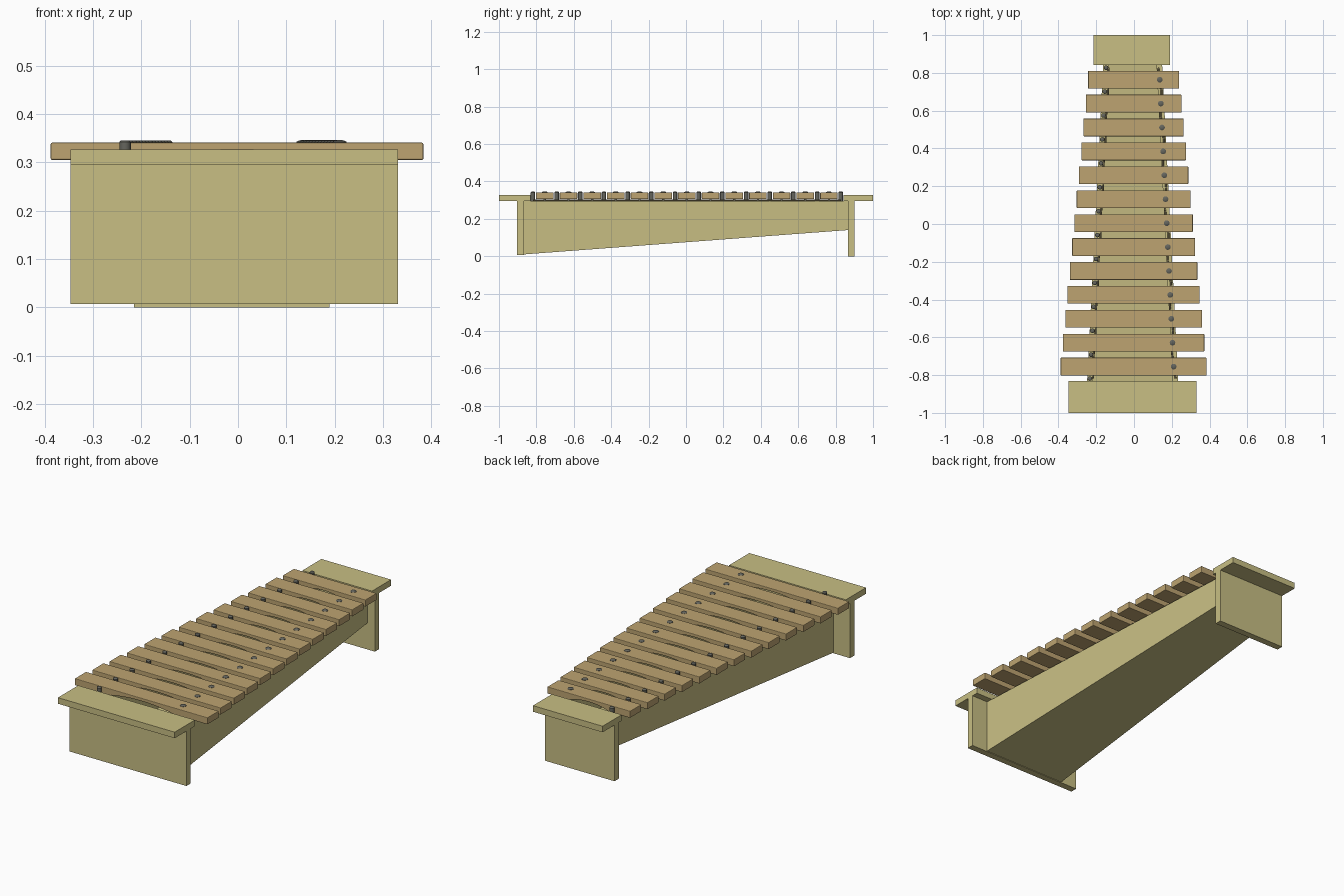
import bpy, bmesh, math
from mathutils import Vector

if "Cube" in bpy.data.objects:
    bpy.data.objects.remove(bpy.data.objects["Cube"])


def mat(name, rgb):
    m = bpy.data.materials.new(name)
    m.diffuse_color = (*rgb, 1)
    m.use_nodes = True
    m.node_tree.nodes["Principled BSDF"].inputs["Base Color"].default_value = m.diffuse_color
    return m


KHAKI = mat("pale khaki wood", (0.58, 0.52, 0.23))
WOOD = mat("tan bar wood", (0.51, 0.37, 0.165))
METAL = mat("dark grey metal", (0.13, 0.13, 0.11))
CORD = mat("brown cord", (0.25, 0.21, 0.11))


def finish(name, bm, m, smooth=False):
    bmesh.ops.recalc_face_normals(bm, faces=bm.faces)
    me = bpy.data.meshes.new(name)
    bm.to_mesh(me)
    bm.free()
    me.materials.append(m)
    ob = bpy.data.objects.new(name, me)
    bpy.context.collection.objects.link(ob)
    if smooth:
        bpy.context.view_layer.objects.active = ob
        ob.select_set(True)
        bpy.ops.object.shade_smooth_by_angle(angle=math.radians(35))
        ob.select_set(False)
    return ob


def bridge(name, a, b, m, bevel=0, smooth=False):
    """Solid between two matching outlines."""
    bm = bmesh.new()
    va = [bm.verts.new(p) for p in a]
    vb = [bm.verts.new(p) for p in b]
    n = len(a)
    bm.faces.new(va)
    bm.faces.new(vb[::-1])
    for i in range(n):
        bm.faces.new((va[i], vb[i], vb[(i + 1) % n], va[(i + 1) % n]))
    ob = finish(name, bm, m, smooth)
    if bevel:
        mod = ob.modifiers.new("soft edges", "BEVEL")
        mod.width = bevel
        mod.segments = 2
        mod.limit_method = "ANGLE"
    return ob


def rect(x0, x1, y, z0, z1):
    return [(x0, y, z0), (x1, y, z0), (x1, y, z1), (x0, y, z1)]


def box(name, x0, x1, y0, y1, z0, z1, m):
    return bridge(name, rect(x0, x1, y0, z0, z1), rect(x0, x1, y1, z0, z1), m)


def lathe(name, x, y, profile, m, seg=16):
    """Round part from (radius, z) points, closed on the axis."""
    bm = bmesh.new()
    rings = [[bm.verts.new((x + r * math.cos(2 * math.pi * i / seg),
                            y + r * math.sin(2 * math.pi * i / seg), z))
              for i in range(seg)] for r, z in profile]
    for a, b in zip(rings, rings[1:]):
        for i in range(seg):
            j = (i + 1) % seg
            bm.faces.new((a[i], a[j], b[j], b[i]))
    bm.faces.new(rings[0][::-1])
    bm.faces.new(rings[-1])
    return finish(name, bm, m, True)


def cord(name, pts, r):
    cu = bpy.data.curves.new(name, "CURVE")
    cu.dimensions = "3D"
    cu.bevel_depth = r
    cu.bevel_resolution = 1
    sp = cu.splines.new("POLY")
    sp.points.add(len(pts) - 1)
    for p, c in zip(sp.points, pts):
        p.co = (*c, 1)
    cu.materials.append(CORD)
    ob = bpy.data.objects.new(name, cu)
    bpy.context.collection.objects.link(ob)


# end boards and top plates
box("front_leg_board", -0.347, 0.332, -0.903, -0.867, 0.007, 0.295, KHAKI)
box("back_leg_board", -0.215, 0.19, 0.865, 0.901, 0, 0.295, KHAKI)
box("front_top_plate", -0.347, 0.332, -1, -0.832, 0.295, 0.327, KHAKI)
box("back_top_plate", -0.215, 0.19, 0.842, 1, 0.295, 0.327, KHAKI)

# tapered resonator box: two walls and a sloping floor
Y0, Y1, ZF, ZB, T = -0.867, 0.865, 0.01, 0.14, 0.03
CX, WF, WB = -0.007, 0.243, 0.155
for side, s in (("left", -1), ("right", 1)):
    bridge(side + "_resonator_wall",
           rect(CX + s * WF, CX + s * (WF - T), Y0, ZF, 0.295),
           rect(CX + s * WB, CX + s * (WB - T), Y1, ZB, 0.295), KHAKI)
bridge("resonator_floor",
       rect(CX - WF + T, CX + WF - T, Y0, ZF, ZF + T),
       rect(CX - WB + T, CX + WB - T, Y1, ZB, ZB + T), KHAKI)

# thirteen bars with an arch carved in the underside
N, PITCH, YB = 13, 0.1266, -0.755
for i in range(N):
    t = i / (N - 1)
    y = YB + PITCH * i
    h = 0.386 + (0.241 - 0.386) * t
    a = 0.5 * h
    prof = [(-h, 0.341), (-h, 0.305)]
    for k in range(13):
        u = -1 + k / 6
        prof.append((a * u, 0.305 + 0.02 * (1 - u * u)))
    prof += [(h, 0.305), (h, 0.341)]
    ends = [[(x - 0.002, y + d, z) for x, z in prof] for d in (-0.047, 0.047)]
    bridge(f"bar_{i + 1}", *ends, WOOD, 0.003)
    # screw with washer through the right side of the bar
    xs = 0.21 + (0.136 - 0.21) * t
    lathe(f"bar_screw_{i + 1}", xs, y,
          [(0.006, 0.29), (0.006, 0.34), (0.015, 0.34), (0.015, 0.3425),
           (0.011, 0.345), (0.005, 0.3465)], METAL)

# pegs standing in the gaps on the left wall
left, right = [], []
for i in range(N + 1):
    t = i / N
    y = YB + PITCH * (i - 0.5)
    x = -0.234 + (-0.148 + 0.234) * t
    lathe(f"gap_peg_{i + 1}", x, y,
          [(0.012, 0.29), (0.012, 0.342), (0.009, 0.345), (0.004, 0.346)], METAL)
    wob = 0.006 * (-1) ** i
    left.append((x + 0.016 + wob * 0.3, y, 0.3))
    right.append((0.214 + (0.134 - 0.214) * t + wob, y, 0.3))

# cords the bars rest on
cord("left_cord", left, 0.005)
cord("right_cord", right, 0.005)
